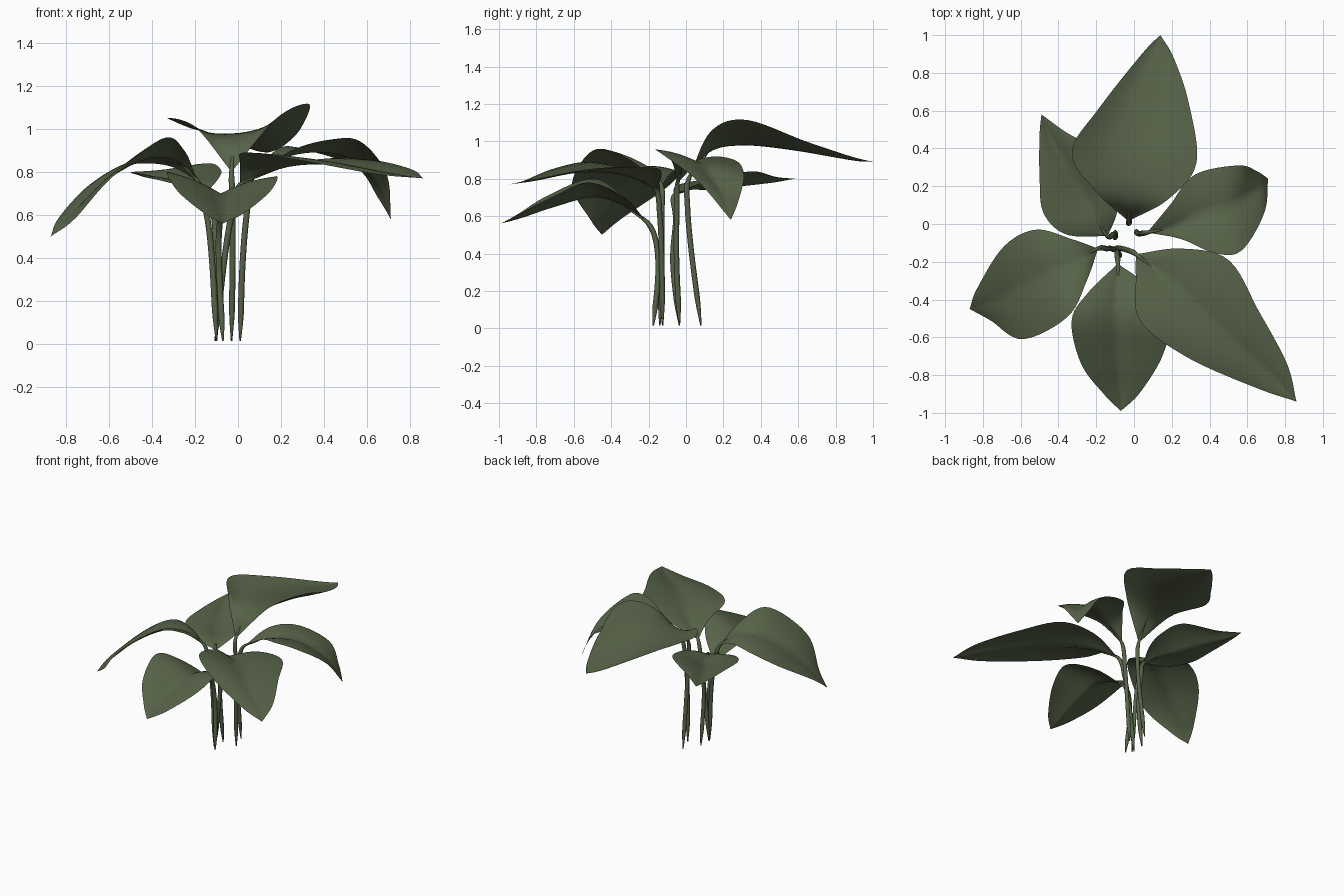
import bpy, bmesh, math
from mathutils import Vector

green = bpy.data.materials.new("leaf_green")
green.diffuse_color = (0.095, 0.125, 0.065, 1)


def spline(pts, u):
    """Catmull-Rom point at u in 0..1."""
    p = [Vector(q) for q in pts]
    p = [2 * p[0] - p[1]] + p + [2 * p[-1] - p[-2]]
    n = len(p) - 3
    i = min(int(u * n), n - 1)
    t = u * n - i
    a, b, c, d = p[i:i + 4]
    return 0.5 * (2 * b + (c - a) * t + (2 * a - 5 * b + 4 * c - d) * t * t
                  + (3 * b - a - 3 * c + d) * t ** 3)


def finish(bm, name):
    bmesh.ops.remove_doubles(bm, verts=bm.verts, dist=1e-5)
    me = bpy.data.meshes.new(name)
    bm.to_mesh(me)
    bm.free()
    me.materials.append(green)
    for f in me.polygons:
        f.use_smooth = True
    bpy.context.collection.objects.link(bpy.data.objects.new(name, me))


def grid(bm, rows, close=False):
    vs = [[bm.verts.new(p) for p in r] for r in rows]
    m = len(vs[0])
    for a, b in zip(vs, vs[1:]):
        for j in range(m if close else m - 1):
            k = (j + 1) % m
            bm.faces.new((a[j], a[k], b[k], b[j]))


def plant_leaf(name, stem, base, tip, rows, bulge=0.05, nu=32, nv=6):
    left, mid, right = ([base] + [r[k] for r in rows] + [tip] for k in range(3))
    # blade: lofted from left edge over midrib to right edge
    bm = bmesh.new()
    grid_rows = []
    for i in range(nu + 1):
        u = i / nu
        l, m, r = (spline(e, u) for e in (left, mid, right))
        row = []
        for j in range(-nv, nv + 1):
            t = abs(j) / nv
            e = l if j < 0 else r
            p = m.lerp(e, t)
            p.z += bulge * (e - m).length * math.sin(math.pi * t)
            row.append(p)
        grid_rows.append(row)
    grid(bm, grid_rows)
    finish(bm, name + "_blade")
    # stalk: tapered tube fading out under the midrib
    path = stem + [base, mid[1]]
    bm = bmesh.new()
    rings = []
    n, sides = 32, 10
    for i in range(n + 1):
        u = i / n
        c = spline(path, u)
        d = (spline(path, min(u + .01, 1)) - spline(path, max(u - .01, 0))).normalized()
        x = d.cross(Vector((0.3, 1, 0.1))).normalized()
        y = d.cross(x)
        rad = 0.0145 * min(1, 0.25 + u * 9) * min(1, (1 - u) * 3 + 0.05)
        if u > 0.75:
            c.z -= rad * (u - 0.75) * 4
        rings.append([c + rad * (x * math.cos(a) + y * math.sin(a))
                      for a in (2 * math.pi * k / sides for k in range(sides))])
    grid(bm, rings, True)
    bmesh.ops.holes_fill(bm, edges=bm.edges)
    finish(bm, name + "_stalk")


# each row across the blade: left edge, midrib, right edge
plant_leaf("back_leaf",
           [(-.03, .08, .015), (-.025, .03, .4), (-.025, .008, .65)],
           (-.03, .015, .8), (.14, 1.0, .89),
           [((-.20, .17, 1.01), (-.02, .12, .94), (.18, .13, 1.05)),
            ((-.33, .38, 1.05), (0, .30, .98), (.33, .32, 1.115)),
            ((-.18, .62, 1.0), (.05, .59, .95), (.29, .64, 1.0)),
            ((.05, .91, .91), (.12, .88, .90), (.21, .88, .92))], bulge=-0.08)
plant_leaf("back_left_leaf",
           [(-.10, -.035, .015), (-.10, -.07, .35), (-.11, -.055, .58)],
           (-.14, -.065, .71), (-.49, .58, .80),
           [((-.36, -.055, .76), (-.20, .02, .74), (-.09, .06, .77)),
            ((-.48, .06, .79), (-.27, .15, .74), (-.08, .20, .81)),
            ((-.50, .25, .80), (-.36, .30, .76), (-.14, .36, .84)),
            ((-.50, .47, .80), (-.45, .47, .78), (-.35, .48, .81))])
plant_leaf("right_leaf",
           [(.01, -.035, .015), (.02, -.05, .35), (.04, -.05, .60)],
           (.07, -.045, .78), (.71, .24, .58),
           [((.19, .10, .91), (.20, -.02, .86), (.25, -.08, .90)),
            ((.32, .26, .90), (.36, .05, .89), (.43, -.155, .95)),
            ((.55, .31, .82), (.52, .10, .86), (.57, -.14, .94)),
            ((.65, .28, .68), (.66, .19, .72), (.69, .06, .79))])
plant_leaf("front_left_leaf",
           [(-.10, -.14, .015), (-.12, -.13, .38), (-.145, -.13, .60)],
           (-.19, -.13, .76), (-.87, -.45, .50),
           [((-.25, -.30, .90), (-.28, -.18, .85), (-.33, -.08, .83)),
            ((-.35, -.49, .955), (-.42, -.25, .86), (-.52, -.03, .83)),
            ((-.59, -.61, .77), (-.61, -.34, .76), (-.69, -.12, .74)),
            ((-.76, -.51, .58), (-.79, -.42, .59), (-.83, -.34, .59))])
plant_leaf("front_right_leaf",
           [(-.105, -.125, .015), (-.065, -.13, .38), (-.03, -.14, .60)],
           (.01, -.16, .74), (.86, -.94, .77),
           [((.25, -.13, .83), (.12, -.25, .79), (.01, -.28, .84)),
            ((.50, -.19, .86), (.28, -.40, .83), (.03, -.51, .89)),
            ((.66, -.46, .85), (.49, -.59, .83), (.28, -.705, .855)),
            ((.81, -.74, .81), (.73, -.80, .79), (.64, -.865, .79))])
plant_leaf("front_leaf",
           [(-.07, -.175, .015), (-.085, -.15, .28), (-.09, -.16, .46)],
           (-.085, -.21, .57), (-.07, -.99, .56),
           [((.07, -.33, .70), (-.085, -.34, .66), (-.24, -.36, .73)),
            ((.18, -.52, .78), (-.08, -.50, .70), (-.33, -.51, .80)),
            ((.15, -.70, .71), (-.075, -.70, .65), (-.28, -.74, .71)),
            ((.03, -.895, .61), (-.07, -.88, .59), (-.16, -.90, .61))])
